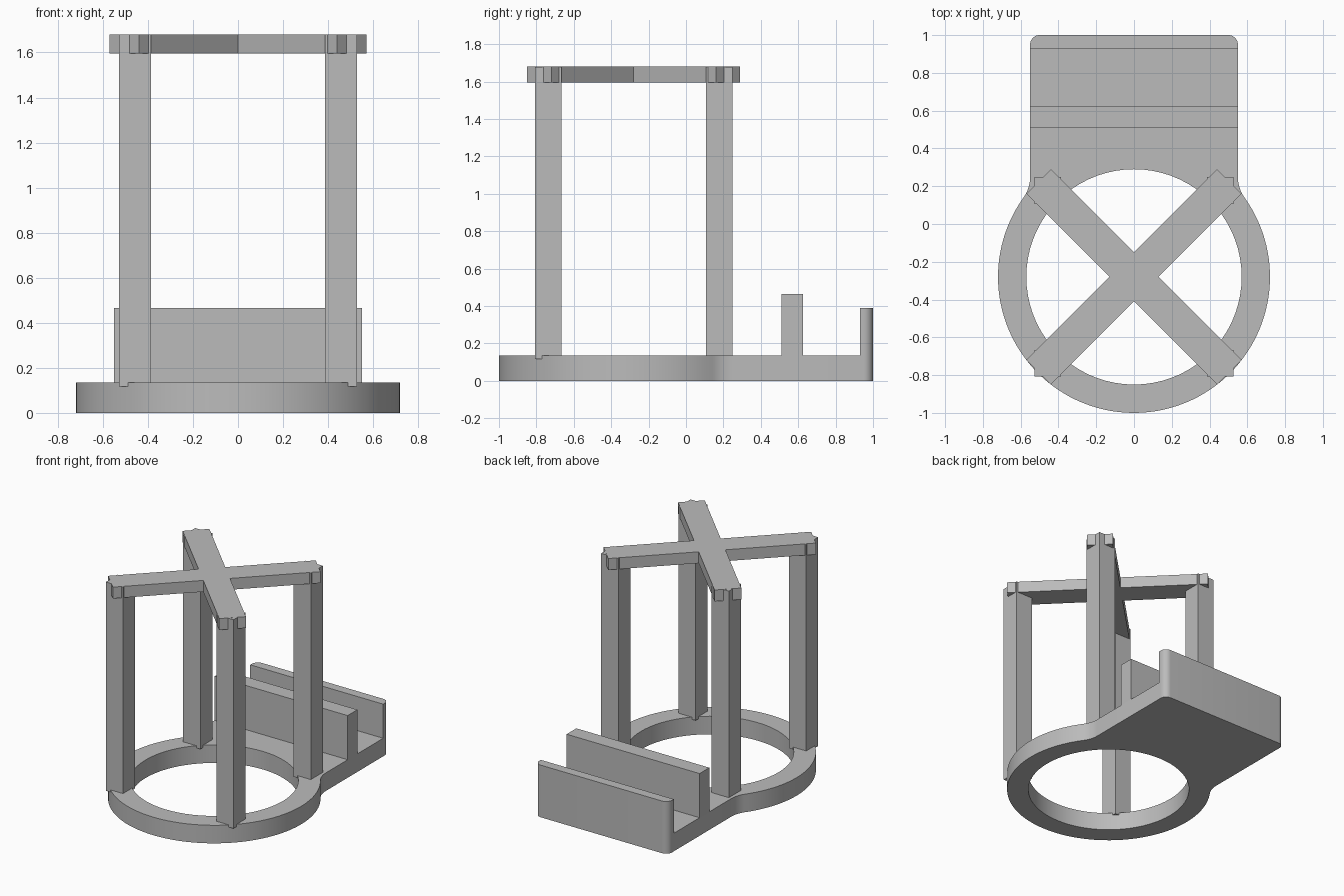
import bpy, bmesh
from math import cos, sin, pi, atan2, sqrt

old = bpy.data.objects.get("Cube")
if old:
    bpy.data.objects.remove(old, do_unlink=True)

GREY = (0.5, 0.5, 0.5, 1)
mat = bpy.data.materials.new("plain grey")
mat.use_nodes = True
mat.diffuse_color = GREY
mat.node_tree.nodes["Principled BSDF"].inputs["Base Color"].default_value = GREY

CY = -0.28                 # ring centre
R_OUT, R_IN = 0.72, 0.57
BASE_H, TOP = 0.135, 1.68
HALF_W, CORNER = 0.55, 0.05


def arc(cx, cy, r, a0, a1, n):
    return [(cx + r * cos(a0 + (a1 - a0) * i / n),
             cy + r * sin(a0 + (a1 - a0) * i / n)) for i in range(n + 1)]


def prism(name, loops, z0, z1):
    """Extrude an outline, with optional hole loops, from z0 to z1."""
    bm = bmesh.new()
    edges = []
    for loop in loops:
        vs = [bm.verts.new((x, y, z0)) for x, y in loop]
        edges += [bm.edges.new((v, vs[(i + 1) % len(vs)])) for i, v in enumerate(vs)]
    if len(loops) == 1:
        bm.faces.new(vs)
    else:
        bmesh.ops.triangle_fill(bm, edges=edges, use_beauty=True)
    out = bmesh.ops.extrude_face_region(bm, geom=bm.faces[:], use_keep_orig=True)
    for v in out["geom"]:
        if isinstance(v, bmesh.types.BMVert):
            v.co.z = z1
    bmesh.ops.recalc_face_normals(bm, faces=bm.faces[:])
    me = bpy.data.meshes.new(name)
    bm.to_mesh(me)
    bm.free()
    me.materials.append(mat)
    ob = bpy.data.objects.new(name, me)
    bpy.context.collection.objects.link(ob)
    bpy.ops.object.select_all(action="DESELECT")
    ob.select_set(True)
    bpy.context.view_layer.objects.active = ob
    bpy.ops.object.shade_smooth_by_angle(angle=pi / 6)
    return ob


def box(name, x0, x1, y0, y1, z0, z1):
    return prism(name, [[(x0, y0), (x1, y0), (x1, y1), (x0, y1)]], z0, z1)


def mirrored(half):
    return half + [(-x, y) for x, y in reversed(half)]


# Base: ring blended by a fillet into the rear tray, as one plate with a hole
r = 0.19
fx = HALF_W + r
fy = sqrt((R_OUT + r) ** 2 - fx ** 2)
join = atan2(fy, fx)
corner = arc(HALF_W - CORNER, 1 - CORNER, CORNER, 0, pi / 2, 8)
right_half = (arc(0, CY, R_OUT, -pi / 2, join, 40)[1:]
              + arc(fx, CY + fy, r, join + pi, pi, 8)[1:]
              + corner)
outline = [(0, CY - R_OUT)] + mirrored(right_half)
hole = arc(0, CY, R_IN, 0, 2 * pi, 72)[:-1]
prism("base_plate", [outline, hole], 0, BASE_H)

# Tray walls
box("tray_front_wall", -HALF_W, HALF_W, 0.51, 0.625, BASE_H, 0.465)
prism("tray_back_wall", [mirrored([(HALF_W, 0.93)] + corner)], BASE_H, 0.39)

# Four square posts
P0, P1 = 0.386, 0.528
for sx, side in ((1, "left"), (-1, "right")):
    for sy, end in ((1, "back"), (-1, "front")):
        xs = sorted((sx * P0, sx * P1))
        ys = sorted((CY + sy * P0, CY + sy * P1))
        box(f"{end}_{side}_post", *xs, *ys, 0.118, TOP - 0.001)

# Diagonal cross beam joining the post tops
a, b, c = 0.13, 0.57, 0.44
cross = []
for k in range(4):
    for x, y in ((a, 0), (b, c), (c, b)):
        for _ in range(k):
            x, y = -y, x
        cross.append((x, CY + y))
prism("top_cross", [cross], 1.595, TOP)
